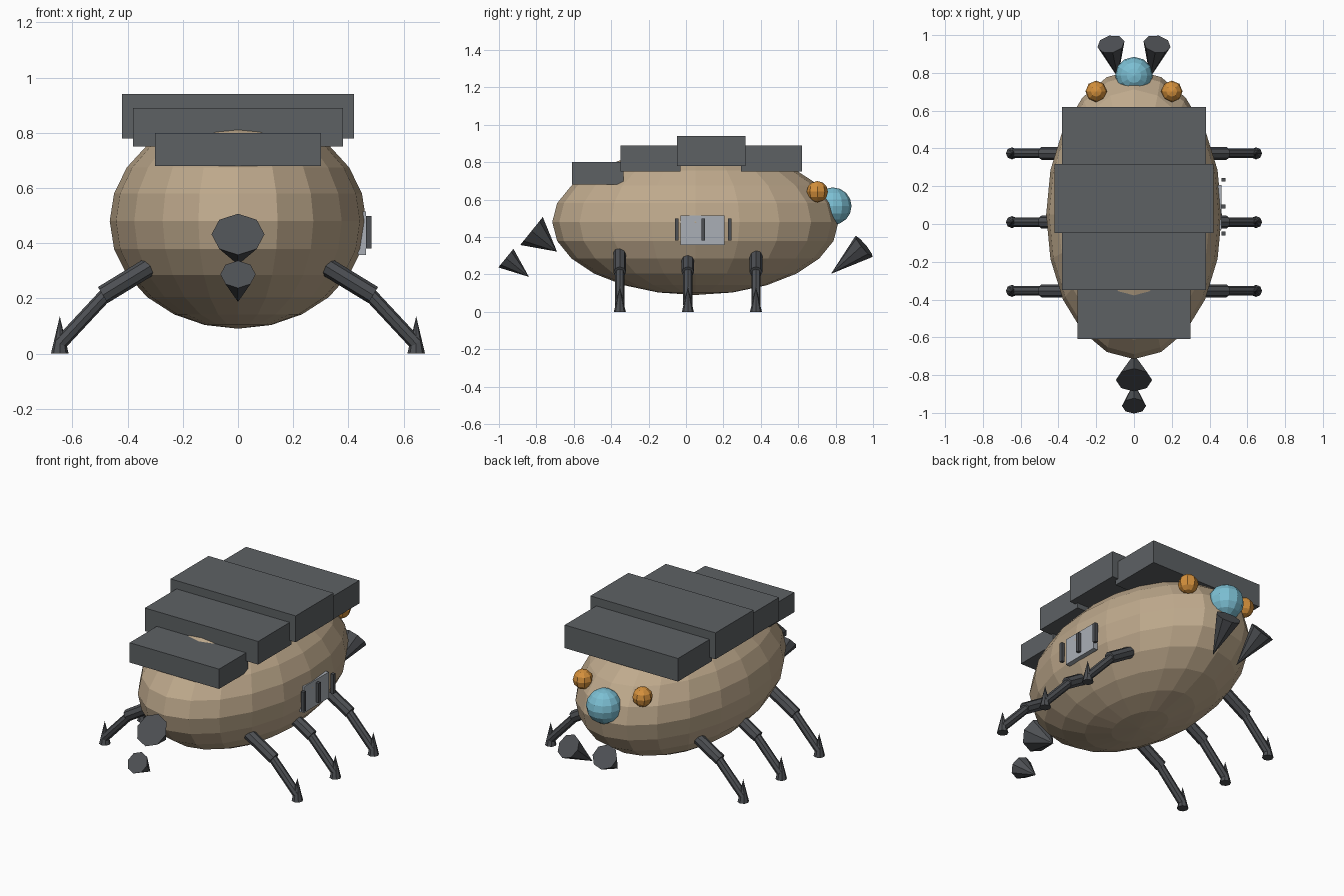
import bpy
import bmesh
from mathutils import Matrix, Vector

if "Cube" in bpy.data.objects:
    bpy.data.objects.remove(bpy.data.objects["Cube"], do_unlink=True)


def material(name, rgb):
    mat = bpy.data.materials.new(name)
    mat.use_nodes = True
    mat.diffuse_color = (*rgb, 1)
    bsdf = mat.node_tree.nodes["Principled BSDF"]
    bsdf.inputs["Base Color"].default_value = (*rgb, 1)
    return mat


TAN = material("tan_shell", (0.52, 0.40, 0.265))
GREY = material("armour_grey", (0.11, 0.12, 0.127))
DARK = material("dark_metal", (0.075, 0.08, 0.088))
BLUE = material("sensor_blue", (0.20, 0.52, 0.65))
ORANGE = material("lamp_orange", (0.66, 0.28, 0.045))
PANEL = material("panel_silver", (0.40, 0.43, 0.47))


def finish(name, bm, mat):
    bmesh.ops.recalc_face_normals(bm, faces=bm.faces)
    mesh = bpy.data.meshes.new(name)
    bm.to_mesh(mesh)
    bm.free()
    mesh.materials.append(mat)
    obj = bpy.data.objects.new(name, mesh)
    bpy.context.scene.collection.objects.link(obj)
    return obj


def ellipsoid(name, center, radii, segments, rings, mat):
    bm = bmesh.new()
    bmesh.ops.create_uvsphere(bm, u_segments=segments, v_segments=rings, radius=1,
                              matrix=Matrix.Translation(center) @ Matrix.Diagonal((*radii, 1)))
    return finish(name, bm, mat)


def box(name, low, high, mat):
    low, high = Vector(low), Vector(high)
    bm = bmesh.new()
    bmesh.ops.create_cube(bm, size=1, matrix=Matrix.Translation((low + high) / 2)
                          @ Matrix.Diagonal((*(high - low), 1)))
    return finish(name, bm, mat)


def rod(name, start, end, r_start, r_end, mat, sides=8):
    """Tapered cylinder between two points; a zero radius makes a cone."""
    start, end = Vector(start), Vector(end)
    axis = end - start
    turn = axis.to_track_quat("Z", "Y").to_matrix().to_4x4()
    bm = bmesh.new()
    bmesh.ops.create_cone(bm, cap_ends=True, segments=sides, radius1=r_start, radius2=r_end,
                          depth=axis.length, matrix=Matrix.Translation((start + end) / 2) @ turn)
    bmesh.ops.remove_doubles(bm, verts=bm.verts, dist=1e-5)
    return finish(name, bm, mat)


# Rounded hull
ellipsoid("body", (0, 0.05, 0.48), (0.465, 0.765, 0.39), 20, 12, TAN)

# Overlapping armour plates: half width, y range, z range
plates = [(0.30, -0.61, -0.335, 0.68, 0.80),
          (0.38, -0.35, -0.03, 0.75, 0.89),
          (0.42, -0.047, 0.317, 0.78, 0.94),
          (0.38, 0.295, 0.62, 0.75, 0.89)]
for i, (w, y0, y1, z0, z1) in enumerate(plates):
    box(f"back_plate_{i + 1}", (-w, y0, z0), (w, y1, z1), GREY)

# Sensor dome
ellipsoid("sensor_dome", (0, 0.785, 0.565), (0.1, 0.1, 0.1), 12, 8, BLUE)

for side, s in (("left", 1), ("right", -1)):
    # Lamps and pincers beside the dome
    ellipsoid(f"{side}_lamp", (s * 0.2, 0.702, 0.642), (0.057,) * 3, 8, 6, ORANGE)
    rod(f"{side}_pincer", (s * 0.085, 0.775, 0.203), (s * 0.122, 0.952, 0.35), 0, 0.073, DARK)

    # Three jointed legs
    for i in range(3):
        y = -0.354 + 0.364 * i
        rod(f"{side}_upper_leg_{i + 1}", (s * 0.295, y, 0.331), (s * 0.49, y, 0.212),
            0.034, 0.034, DARK)
        rod(f"{side}_lower_leg_{i + 1}", (s * 0.475, y, 0.218), (s * 0.645, y, 0.036),
            0.025, 0.025, DARK)
        rod(f"{side}_foot_{i + 1}", (s * 0.646, y, 0), (s * 0.646, y, 0.135), 0.032, 0, DARK)

# Front nozzles
rod("upper_nozzle", (0, -0.69, 0.322), (0, -0.826, 0.432), 0, 0.096, DARK)
rod("lower_nozzle", (0, -0.84, 0.187), (0, -0.963, 0.287), 0, 0.064, DARK)

# Side panel with three vent bars
box("side_panel", (0.435, -0.03, 0.357), (0.4643, 0.207, 0.515), PANEL)
for i in range(3):
    y = -0.05 + 0.142 * i
    box(f"vent_bar_{i + 1}", (0.464, y - 0.01, 0.38), (0.484, y + 0.01, 0.498), DARK)
